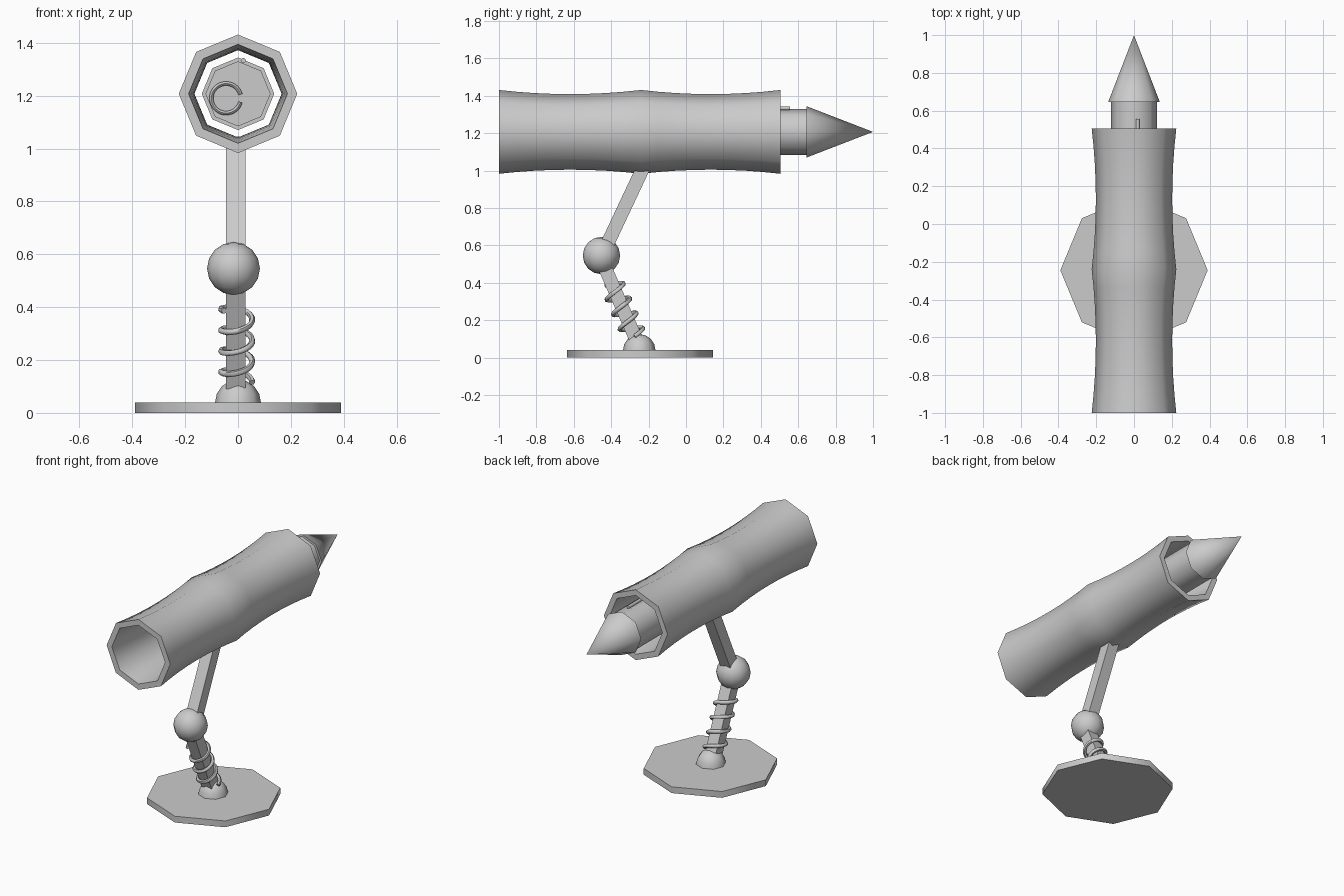
import bpy
import bmesh
from math import pi, cos, sin, radians
from mathutils import Vector, Matrix

default = bpy.data.objects.get("Cube")
if default:
    bpy.data.objects.remove(default, do_unlink=True)

grey = bpy.data.materials.new("plain_grey")
grey.use_nodes = True
COLOUR = (0.6, 0.6, 0.6, 1)
grey.diffuse_color = COLOUR
grey.node_tree.nodes["Principled BSDF"].inputs["Base Color"].default_value = COLOUR

BARREL_Z = 1.207
PIVOT_Y = -0.245


def add_object(name, bm, smooth=50):
    """Turn a bmesh into a named grey object, smooth up to the given angle."""
    bmesh.ops.recalc_face_normals(bm, faces=bm.faces)
    mesh = bpy.data.meshes.new(name)
    bm.to_mesh(mesh)
    bm.free()
    mesh.materials.append(grey)
    obj = bpy.data.objects.new(name, mesh)
    bpy.context.collection.objects.link(obj)
    bpy.ops.object.select_all(action="DESELECT")
    obj.select_set(True)
    bpy.context.view_layer.objects.active = obj
    bpy.ops.object.shade_smooth_by_angle(angle=radians(smooth))
    return obj


def lathe(name, profile, centre, axis="Z", sides=8, closed=False):
    """Spin (radius, height) points round the axis; open profiles are capped."""
    bm = bmesh.new()
    rings = []
    for r, h in profile:
        ring = []
        for i in range(sides):
            a = 2 * pi * i / sides
            u, v = r * cos(a), r * sin(a)
            p = (u, v, h) if axis == "Z" else (u, h, v)
            ring.append(bm.verts.new(Vector(p) + Vector(centre)))
        rings.append(ring)
    pairs = list(zip(rings, rings[1:]))
    if closed:
        pairs.append((rings[-1], rings[0]))
    else:
        bm.faces.new(rings[0])
        bm.faces.new(rings[-1])
    for low, high in pairs:
        for i in range(sides):
            j = (i + 1) % sides
            bm.faces.new((low[i], low[j], high[j], high[i]))
    bmesh.ops.remove_doubles(bm, verts=bm.verts, dist=0.0001)
    return add_object(name, bm)


def beam(name, start, end, width):
    """Square bar between two points."""
    start, end = Vector(start), Vector(end)
    along = end - start
    turn = along.to_track_quat("Z", "X").to_matrix().to_4x4()
    bm = bmesh.new()
    size = Matrix.Diagonal((width, width, along.length, 1))
    bmesh.ops.create_cube(bm, size=1, matrix=Matrix.Translation((start + end) / 2) @ turn @ size)
    return add_object(name, bm, 30)


def wire(name, points, radius):
    """Round tube along a path, turned into a mesh."""
    curve = bpy.data.curves.new(name, "CURVE")
    curve.dimensions = "3D"
    curve.bevel_depth = radius
    curve.bevel_resolution = 1
    curve.use_fill_caps = True
    spline = curve.splines.new("POLY")
    spline.points.add(len(points) - 1)
    for point, co in zip(spline.points, points):
        point.co = (*co, 1)
    helper = bpy.data.objects.new(name + "_path", curve)
    bm = bmesh.new()
    bpy.context.collection.objects.link(helper)
    bpy.context.view_layer.update()
    mesh = bpy.data.meshes.new_from_object(
        helper.evaluated_get(bpy.context.evaluated_depsgraph_get()))
    bm.from_mesh(mesh)
    bpy.data.objects.remove(helper, do_unlink=True)
    return add_object(name, bm, 60)


# Stand: octagonal foot plate, domed socket and elbow ball
lathe("base_plate", [(0.39, 0), (0.39, 0.04)], (0, PIVOT_Y, 0))
dome = [(0.087 * cos(a), 0.087 * sin(a)) for a in (pi / 2 * i / 4 for i in range(5))]
lathe("base_socket", dome, (0, PIVOT_Y - 0.005, 0.039))

bm = bmesh.new()
bmesh.ops.create_uvsphere(bm, u_segments=12, v_segments=8, radius=0.1,
                          matrix=Matrix.Translation((-0.017, -0.452, 0.546)))
add_object("elbow_ball", bm)

# Two square arms meeting at the elbow
ARM_X = -0.0085
beam("lower_arm", (ARM_X, -0.27, 0.105), (ARM_X, -0.452, 0.525), 0.073)
beam("upper_arm", (ARM_X, -0.45, 0.545), (ARM_X, -0.222, 1.03), 0.073)

# Coil spring wound round the lower arm
low, high = Vector((-0.005, -0.275, 0.115)), Vector((-0.005, -0.4, 0.4))
axis = (high - low).normalized()
side = Vector((1, 0, 0))
back = axis.cross(side)
TURNS, STEPS = 3.6, 86
coil = []
for i in range(STEPS + 1):
    t = i / STEPS
    a = 2 * pi * TURNS * t
    coil.append(low.lerp(high, t) + 0.059 * (cos(a) * side + sin(a) * back))
wire("arm_spring", coil, 0.0115)

# Hollow barrel: two waisted halves sharing a ridge in the middle
outer = []
for start, end in ((-1, -0.24), (-0.24, 0.505)):
    for i in range(9):
        u = i / 4 - 1
        outer.append((0.202 + 0.022 * u * u, start + (end - start) * i / 8))
del outer[9]
inner = [(r - 0.037, y) for r, y in reversed(outer)]
lathe("barrel", outer + inner, (0, 0, BARREL_Z), "Y", closed=True)

# Dart inside the barrel: body, pointed tip and a small pin on top
lathe("dart_body", [(0.123, 0.15), (0.123, 0.65)], (0, 0, BARREL_Z), "Y")
lathe("dart_tip", [(0.137, 0.645), (0, 1)], (0, 0, BARREL_Z), "Y")
lathe("dart_pin", [(0.01, 0.42), (0.01, 0.555)], (0.02, 0, 1.333), "Y")

# Open pull ring on the rear of the dart
ring = []
for i in range(33):
    a = radians(15) + radians(330) * i / 32
    ring.append((-0.045 + 0.056 * cos(a), 0.14, 1.19 + 0.056 * sin(a)))
wire("pull_ring", ring, 0.009)
